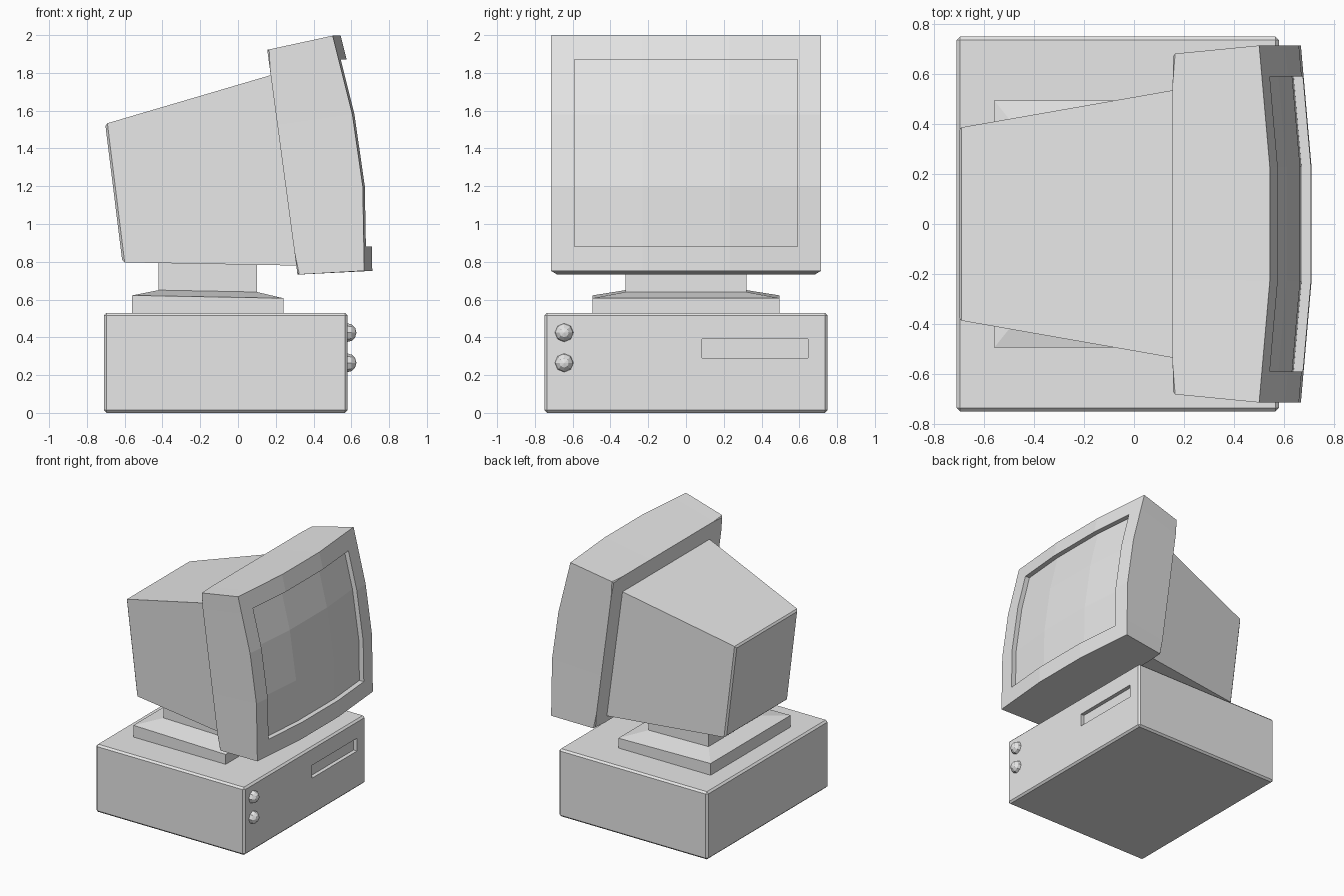
import bpy, bmesh, math
from mathutils import Matrix

if "Cube" in bpy.data.objects:
    bpy.data.objects.remove(bpy.data.objects["Cube"])

# One plain casing colour
grey = bpy.data.materials.new("casing grey")
grey.use_nodes = True
grey.diffuse_color = (0.8, 0.8, 0.8, 1)
grey.node_tree.nodes["Principled BSDF"].inputs["Base Color"].default_value = (0.8, 0.8, 0.8, 1)


def finish(name, bm):
    bmesh.ops.recalc_face_normals(bm, faces=bm.faces[:])
    mesh = bpy.data.meshes.new(name)
    bm.to_mesh(mesh)
    bm.free()
    mesh.materials.append(grey)
    obj = bpy.data.objects.new(name, mesh)
    bpy.context.collection.objects.link(obj)
    return obj


def bridge(bm, a, b):
    n = len(a)
    return [bm.faces.new((a[i], a[(i + 1) % n], b[(i + 1) % n], b[i])) for i in range(n)]


def loft(rings):
    """Closed solid through rings of points."""
    bm = bmesh.new()
    loops = [[bm.verts.new(p) for p in ring] for ring in rings]
    for a, b in zip(loops, loops[1:]):
        bridge(bm, a, b)
    bm.faces.new(loops[0])
    bm.faces.new(loops[-1])
    bmesh.ops.recalc_face_normals(bm, faces=bm.faces[:])
    return bm


def rect(x0, x1, w, z0, z1):
    """Rectangle of half width w whose height runs from z0 at x0 to z1 at x1."""
    return [(x0, -w, z0), (x1, -w, z1), (x1, w, z1), (x0, w, z0)]


def lerp(x, knots):
    for (a, fa), (b, fb) in zip(knots, knots[1:]):
        if x <= b:
            return fa + (fb - fa) * (x - a) / (b - a)
    return knots[-1][1]


# Computer case with a recessed drive slot
bm = loft([rect(-0.71, 0.58, 0.75, 0, 0), rect(-0.71, 0.58, 0.75, 0.53, 0.53)])
bmesh.ops.bevel(bm, geom=bm.edges[:], offset=0.014, segments=1, affect='EDGES')
panel = max((f for f in bm.faces if f.normal.x > 0.99), key=lambda f: f.calc_area())
bmesh.ops.inset_individual(bm, faces=[panel], thickness=0.05)
for v in panel.verts:
    v.co.y = 0.645 if v.co.y > 0 else 0.085
    v.co.z = 0.39 if v.co.z > 0.265 else 0.29
bmesh.ops.inset_individual(bm, faces=[panel], thickness=0)
for v in panel.verts:
    v.co.x -= 0.03
finish("computer_case", bm)

# Two round knobs
for name, z in (("upper_knob", 0.425), ("lower_knob", 0.265)):
    bm = bmesh.new()
    place = Matrix.Translation((0.577, -0.645, z)) @ Matrix.Rotation(math.pi / 2, 4, 'Y')
    bmesh.ops.create_uvsphere(bm, u_segments=8, v_segments=6, radius=0.05, matrix=place)
    finish(name, bm)

# Stepped stand and neck
finish("monitor_stand", loft([
    rect(-0.56, 0.24, 0.495, 0.525, 0.525),
    rect(-0.56, 0.24, 0.495, 0.622, 0.607),
    rect(-0.42, 0.10, 0.32, 0.65, 0.64),
    rect(-0.42, 0.10, 0.32, 0.81, 0.81)]))

# Tapered monitor housing
bm = loft([
    [(0.31, -0.54, 0.78), (0.31, 0.54, 0.78), (0.18, 0.54, 1.79), (0.18, -0.54, 1.79)],
    [(-0.612, -0.385, 0.797), (-0.612, 0.385, 0.797), (-0.703, 0.385, 1.53), (-0.703, -0.385, 1.53)]])
back_edges = [e for e in bm.edges if all(v.co.x < 0 for v in e.verts)]
bmesh.ops.bevel(bm, geom=back_edges, offset=0.012, segments=1, affect='EDGES')
finish("monitor_housing", bm)

# Bezel: front grid bulging both ways, with the screen sunk into its middle
ys = [-0.715, -0.59, -0.23, 0.23, 0.59, 0.715]
zs = [0.752, 0.88, 1.2, 1.58, 1.87, 1.997]
lean = [(0.75, 0.668), (1.2, 0.66), (1.58, 0.605), (2.0, 0.5)]
bulge = [(0, 0.043), (0.23, 0.043), (0.72, 0)]


def front_x(y, z):
    return lerp(z, lean) + lerp(abs(y), bulge)


def rim(grid, lo, hi):
    """Vertices round the border of a square part of a grid, in order."""
    r = range(lo, hi)
    return ([grid[i, lo] for i in r] + [grid[hi, j] for j in r]
            + [grid[hi + lo - i, hi] for i in r] + [grid[lo, hi + lo - j] for j in r])


bm = bmesh.new()
grid = {(i, j): bm.verts.new((front_x(y, z), y, z))
        for i, y in enumerate(ys) for j, z in enumerate(zs)}
for i in range(5):
    for j in range(5):
        if not (0 < i < 4 and 0 < j < 4):
            bm.faces.new([grid[i, j], grid[i + 1, j], grid[i + 1, j + 1], grid[i, j + 1]])
bmesh.ops.delete(bm, geom=[v for v in bm.verts if not v.link_faces], context='VERTS')
screen = {(i, j): bm.verts.new((front_x(ys[i], zs[j]) - 0.038, ys[i], zs[j]))
          for i in range(1, 5) for j in range(1, 5)}
bridge(bm, rim(grid, 1, 4), rim(screen, 1, 4))
for i in range(1, 4):
    for j in range(1, 4):
        bm.faces.new([screen[i, j], screen[i + 1, j], screen[i + 1, j + 1], screen[i, j + 1]])
outer = rim(grid, 0, 5)
back = []
for v in outer:
    t = (zs[-1] - v.co.z) / (zs[-1] - zs[0])
    back.append(bm.verts.new((0.155 + 0.16 * t, v.co.y * 0.953, 1.922 - 1.19 * t)))
bridge(bm, outer, back)
cap = bm.faces.new(back)
bmesh.ops.bevel(bm, geom=cap.edges[:], offset=0.01, segments=1, affect='EDGES')
finish("monitor_bezel_and_screen", bm)
